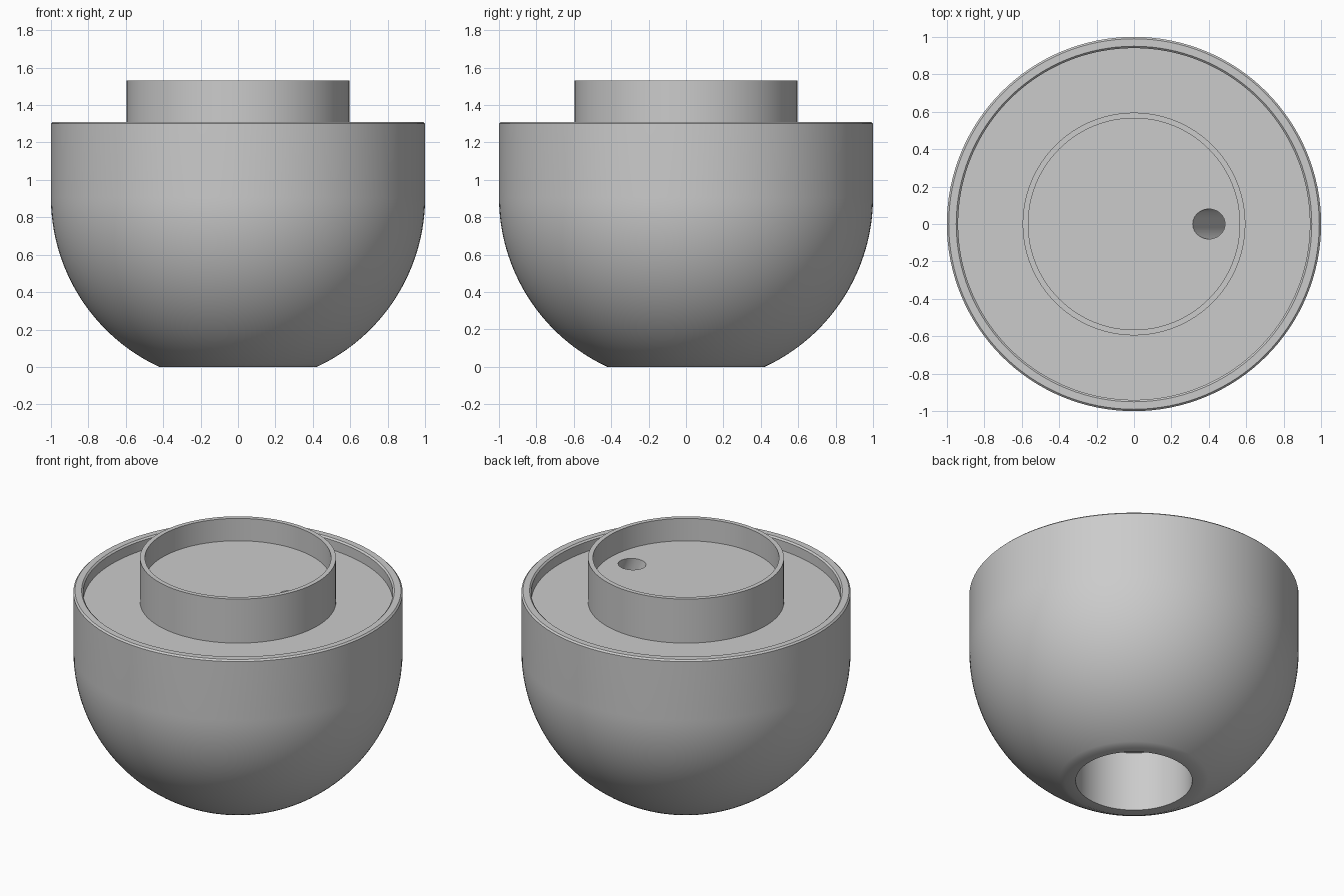
import bpy
import bmesh
from math import sin, cos, asin, pi, radians
from mathutils import Matrix, Vector

cube = bpy.data.objects.get("Cube")
if cube:
    bpy.data.objects.remove(cube, do_unlink=True)

SEGMENTS = 128

grey = bpy.data.materials.new("plain grey")
grey.use_nodes = True
colour = (0.6, 0.6, 0.6, 1)
grey.diffuse_color = colour
grey.node_tree.nodes["Principled BSDF"].inputs["Base Color"].default_value = colour


def finish(name, bm):
    mesh = bpy.data.meshes.new(name)
    bm.to_mesh(mesh)
    bm.free()
    obj = bpy.data.objects.new(name, mesh)
    bpy.context.collection.objects.link(obj)
    mesh.materials.append(grey)
    return obj


def lathe(name, profile):
    """Revolve (radius, z) points, which start and end on the axis."""
    bm = bmesh.new()
    verts = [bm.verts.new((r, 0, z)) for r, z in profile]
    edges = [bm.edges.new(pair) for pair in zip(verts, verts[1:])]
    bmesh.ops.spin(bm, geom=verts + edges, cent=(0, 0, 0), axis=(0, 0, 1),
                   angle=2 * pi, steps=SEGMENTS, use_duplicate=False)
    bmesh.ops.remove_doubles(bm, verts=bm.verts[:], dist=0.0005)
    bmesh.ops.recalc_face_normals(bm, faces=bm.faces[:])
    return finish(name, bm)


# Bowl: blind bore underneath, round underside, straight wall, chamfered rim,
# recessed deck and raised cup in the middle
flat_radius, bore_radius, bore_top = 0.42, 0.354, 0.4
start = asin(flat_radius)
centre_z = cos(start)
steps = 32
arc = []
for i in range(steps + 1):
    a = start + (pi / 2 - start) * i / steps
    arc.append((sin(a), centre_z - cos(a)))

bore = [(0, bore_top), (bore_radius, bore_top), (bore_radius, 0)]
rim = [(1, 1.3), (0.99, 1.31), (0.95, 1.31), (0.94, 1.3), (0.94, 1.235)]
cup = [(0.595, 1.235), (0.595, 1.53), (0.565, 1.53), (0.565, 1.38), (0, 1.38)]
body = lathe("bowl_body", bore + arc + rim + cup)

# Slanted cable channel in the cup floor
bm = bmesh.new()
bmesh.ops.create_cone(bm, cap_ends=True, segments=48, radius1=0.08,
                      radius2=0.08, depth=1.0)
bmesh.ops.transform(bm, verts=bm.verts[:], matrix=(
    Matrix.Translation(Vector((0.4, 0, 1.38)))
    @ Matrix.Rotation(radians(-22), 4, "Y")
    @ Matrix.Translation(Vector((0, 0, -0.35)))))
cutter = finish("channel_cutter", bm)
cutter.hide_render = True
cutter.hide_viewport = True

cut = body.modifiers.new("cable channel", "BOOLEAN")
cut.operation = "DIFFERENCE"
cut.object = cutter
cut.solver = "EXACT"

bpy.ops.object.select_all(action="DESELECT")
body.select_set(True)
bpy.context.view_layer.objects.active = body
bpy.ops.object.modifier_apply(modifier=cut.name)
bpy.data.objects.remove(cutter, do_unlink=True)
bpy.ops.object.shade_smooth_by_angle(angle=radians(30))
